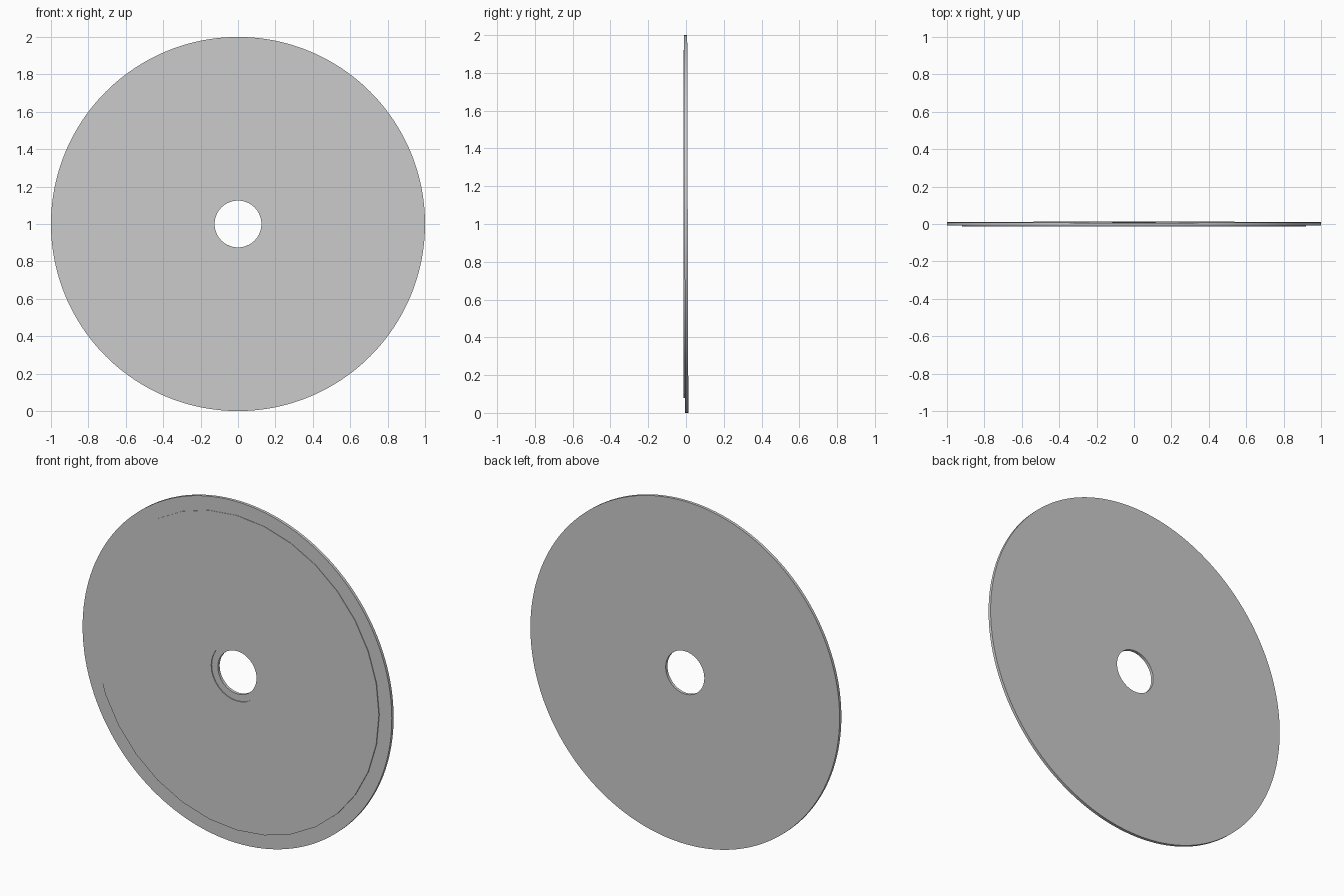
import bpy, bmesh, math
from mathutils import Matrix, Vector

cube = bpy.data.objects.get("Cube")
if cube:
    bpy.data.objects.remove(cube)


def ring(name, inner, outer, front, back, sides, tilt=0.0):
    """Flat washer about the y axis, made by spinning a rectangular profile."""
    bm = bmesh.new()
    profile = [(inner, front), (outer, front), (outer, back), (inner, back)]
    # start at the bottom so a corner sits on the ground
    verts = [bm.verts.new((0, y, -r)) for r, y in profile]
    edges = [bm.edges.new((verts[i], verts[(i + 1) % 4])) for i in range(4)]
    bmesh.ops.spin(bm, geom=verts + edges, cent=(0, 0, 0), axis=(0, 1, 0),
                   angle=math.tau, steps=sides)
    bmesh.ops.remove_doubles(bm, verts=bm.verts, dist=1e-5)
    bmesh.ops.recalc_face_normals(bm, faces=bm.faces)
    bm.transform(Matrix.Translation(Vector((0, 0, 1))) @ Matrix.Rotation(tilt, 4, 'X'))
    mesh = bpy.data.meshes.new(name)
    bm.to_mesh(mesh)
    bm.free()
    obj = bpy.data.objects.new(name, mesh)
    bpy.context.collection.objects.link(obj)
    bpy.ops.object.select_all(action='DESELECT')
    obj.select_set(True)
    bpy.context.view_layer.objects.active = obj
    bpy.ops.object.shade_smooth_by_angle(angle=math.radians(30))
    return obj


# Main disc with centre hole, leaning very slightly forward
ring("disc", 0.125, 1.0, -0.0075, 0.0095, 192, tilt=0.003)

# Coarser thin face plate standing proud of the front, leaving the hub ring bare
ring("face_plate", 0.165, 0.92, -0.0125, 0.0, 32)
